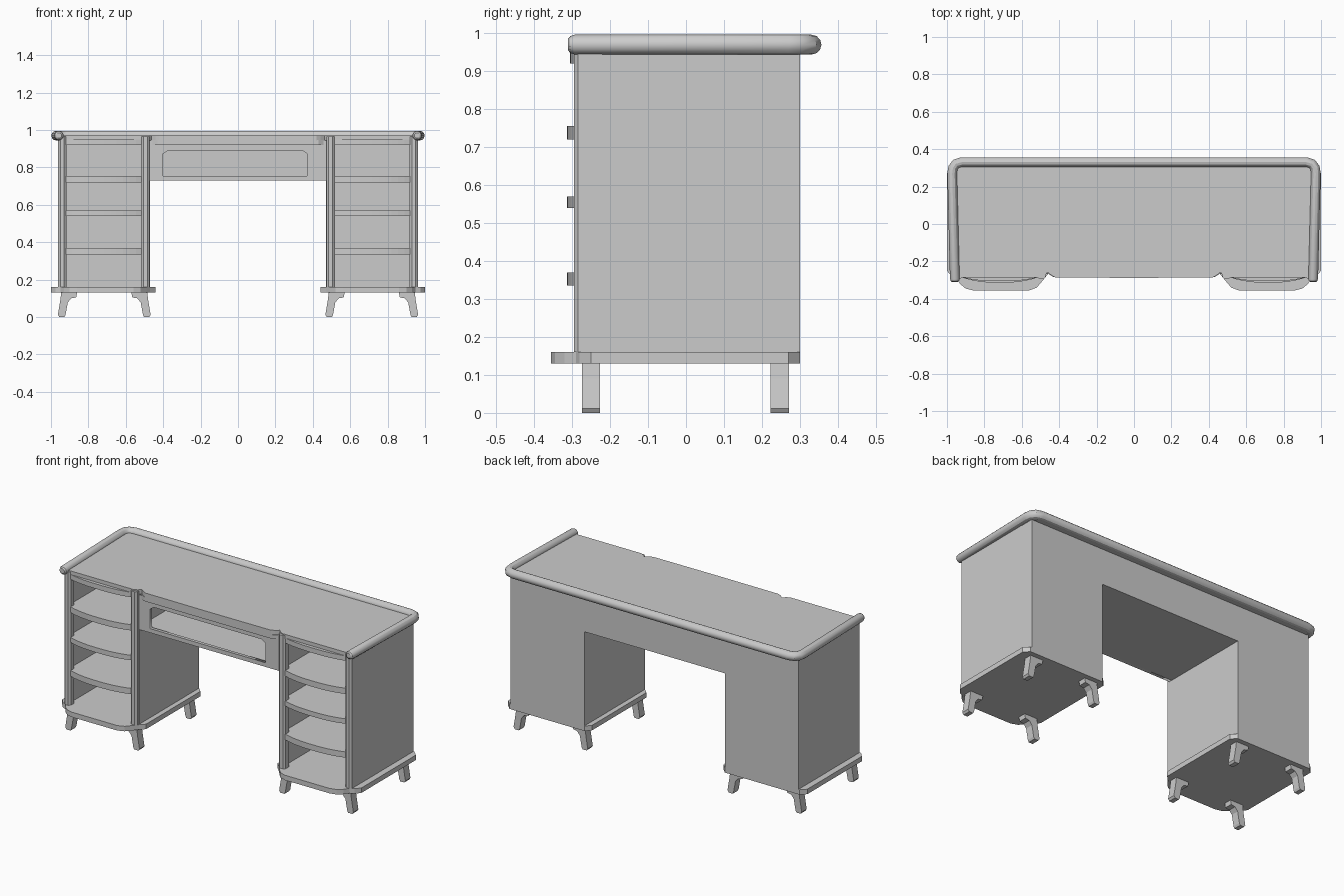
import bpy, bmesh
from mathutils import Vector

if "Cube" in bpy.data.objects:
    bpy.data.objects.remove(bpy.data.objects["Cube"])


def prism(name, pts, lo, hi, axis='z', s=1):
    """Extrude an outline: (x, y) along z, or (x, z) along y; s=-1 mirrors in x."""
    bm = bmesh.new()

    def place(p, h):
        return (s * p[0], p[1], h) if axis == 'z' else (s * p[0], h, p[1])
    a = [bm.verts.new(place(p, lo)) for p in pts]
    b = [bm.verts.new(place(p, hi)) for p in pts]
    bm.faces.new(a)
    bm.faces.new(b)
    n = len(pts)
    for i in range(n):
        j = (i + 1) % n
        bm.faces.new((a[i], a[j], b[j], b[i]))
    bmesh.ops.recalc_face_normals(bm, faces=bm.faces)
    me = bpy.data.meshes.new(name)
    bm.to_mesh(me)
    bm.free()
    ob = bpy.data.objects.new(name, me)
    bpy.context.collection.objects.link(ob)
    return ob


def box(name, x0, x1, y0, y1, z0, z1, s=1):
    return prism(name, [(x0, y0), (x1, y0), (x1, y1), (x0, y1)], z0, z1, 'z', s)


def bow(x0, x1, y, d, n=12):
    """Bowed front edge bulging by d towards -y."""
    us = [-1 + 2 * i / n for i in range(n + 1)]
    return [((x0 + x1) / 2 + u * (x1 - x0) / 2, y - d * (1 - abs(u) ** 2.5)) for u in us]


def to_mesh(ob):
    bpy.ops.object.select_all(action='DESELECT')
    ob.select_set(True)
    bpy.context.view_layer.objects.active = ob
    bpy.ops.object.convert(target='MESH')
    return bpy.context.view_layer.objects.active


base_outline = [(1.0, 0.27), (1.0, -0.25), (0.975, -0.28), (0.95, -0.29), (0.93, -0.32),
                (0.90, -0.345), (0.86, -0.355), (0.56, -0.355), (0.52, -0.34),
                (0.49, -0.305), (0.47, -0.28), (0.44, -0.25), (0.44, 0.27),
                (0.47, 0.30), (0.97, 0.30)]
leg_profile = [(0.945, 0.132), (0.86, 0.132), (0.865, 0.105), (0.892, 0.10), (0.91, 0.078),
               (0.922, 0.012), (0.928, 0.0), (0.955, 0.0), (0.963, 0.012), (0.95, 0.09)]

for s, side in ((1, 'right'), (-1, 'left')):
    # pedestal base and side panels
    prism(side + '_base', base_outline, 0.13, 0.16, 'z', s)
    box(side + '_outer_panel', 0.94, 0.962, -0.28, 0.29, 0.16, 0.95, s)
    box(side + '_inner_panel', 0.47, 0.49, -0.27, 0.29, 0.16, 0.95, s)
    # front posts with chamfered faces
    for x0, x1, nm in ((0.918, 0.962, 'outer'), (0.472, 0.518, 'inner')):
        c = 0.012
        prism(f'{side}_{nm}_post',
              [(x0, -0.255), (x0, -0.284), (x0 + c, -0.295), (x1 - c, -0.295),
               (x1, -0.284), (x1, -0.255)], 0.16, 0.965, 'z', s)
    # bowed shelves and top rail
    for z0, z1, d in ((0.335, 0.37, 0.03), (0.54, 0.57, 0.03), (0.72, 0.755, 0.03),
                      (0.92, 0.95, 0.022)):
        pts = bow(0.51, 0.925, -0.284, d) + [(0.945, -0.25), (0.945, 0.285),
                                            (0.485, 0.285), (0.485, -0.25)]
        prism(side + '_shelf', pts, z0, z1, 'z', s)
    # splayed legs; inner ones are mirrored about the pedestal centre
    inner_leg = [(1.43 - x, z) for x, z in leg_profile]
    for y in (-0.25, 0.247):
        prism(side + '_outer_leg', leg_profile, y - 0.024, y + 0.024, 'y', s)
        prism(side + '_inner_leg', inner_leg, y - 0.024, y + 0.024, 'y', s)

# one-piece back panel around the kneehole
prism('back_panel', [(-0.962, 0.16), (-0.47, 0.16), (-0.47, 0.73), (0.47, 0.73), (0.47, 0.16),
                     (0.962, 0.16), (0.962, 0.955), (-0.962, 0.955)], 0.28, 0.30, 'y')

# kneehole ceiling, and apron with drawer opening
box('kneehole_ceiling', -0.47, 0.47, -0.25, 0.29, 0.73, 0.75)
cu = bpy.data.curves.new('drawer_apron', 'CURVE')
cu.dimensions = '2D'
cu.fill_mode = 'BOTH'
cu.extrude = 0.01
for pts in ([(-0.472, 0.73), (0.472, 0.73), (0.472, 0.94), (-0.472, 0.94)],
            [(-0.40, 0.755), (0.37, 0.755), (0.37, 0.873), (0.345, 0.89),
             (-0.375, 0.89), (-0.40, 0.873)]):
    sp = cu.splines.new('POLY')
    sp.points.add(len(pts) - 1)
    for p, q in zip(sp.points, pts):
        p.co = (q[0], q[1], 0, 1)
    sp.use_cyclic_u = True
apron = bpy.data.objects.new('drawer_apron', cu)
bpy.context.collection.objects.link(apron)
apron.rotation_euler = (1.5707963, 0, 0)
apron.location = (0, -0.258, 0)
to_mesh(apron)

# desktop with small notches beside the kneehole
half = [(0.0, -0.288), (0.42, -0.286), (0.44, -0.275), (0.462, -0.258), (0.475, -0.275),
        (0.50, -0.286), (0.945, -0.286), (0.965, 0.28), (0.93, 0.33)]
prism('desktop', half + [(-x, y) for x, y in reversed(half[1:])], 0.945, 0.972)
# lip under the desktop edge above the drawer
prism('drawer_lip', [(-0.47, -0.26), (-0.43, -0.284), (0.43, -0.284), (0.47, -0.26),
                     (0.47, -0.24), (-0.47, -0.24)], 0.92, 0.946)

# rounded gallery rail along the sides and back
cu = bpy.data.curves.new('gallery_rail', 'CURVE')
cu.dimensions = '3D'
cu.twist_mode = 'Z_UP'
cu.bevel_depth = 0.026
cu.bevel_resolution = 4
cu.use_fill_caps = True
rail = [(0.957, -0.311, 0.55), (0.957, -0.305, 0.85), (0.958, -0.293, 1.0), (0.972, 0.27, 1.0),
        (0.968, 0.30, 1.0), (0.952, 0.322, 1.0), (0.92, 0.331, 1.0)]
path = rail + [(-x, y, r) for x, y, r in reversed(rail)]
sp = cu.splines.new('POLY')
sp.points.add(len(path) - 1)
for p, (x, y, r) in zip(sp.points, path):
    p.co = (x, y, 0.97, 1)
    p.radius = r
ob = bpy.data.objects.new('gallery_rail', cu)
bpy.context.collection.objects.link(ob)
to_mesh(ob)
bpy.ops.object.shade_smooth_by_angle()
